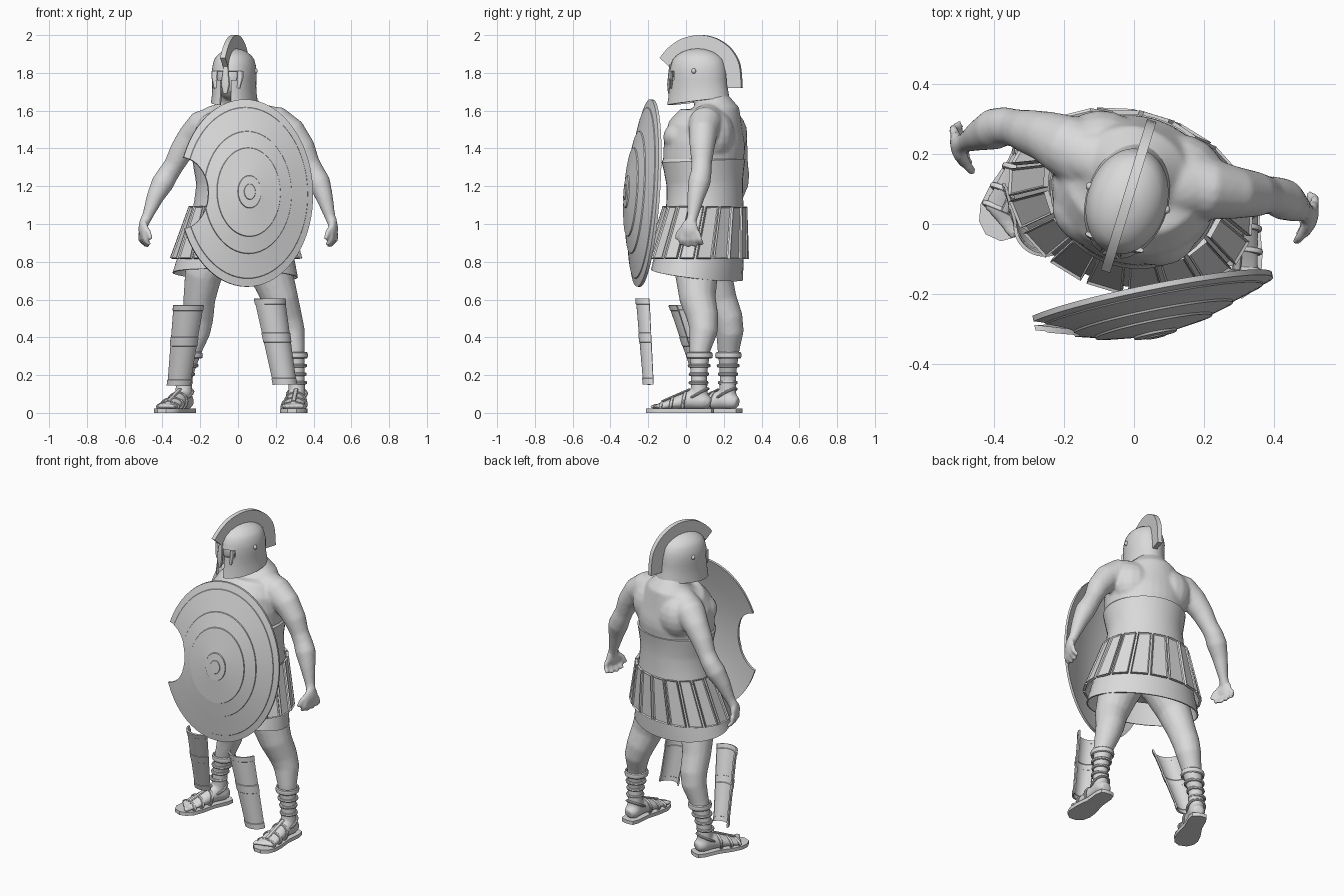
import bpy, bmesh, math
from mathutils import Matrix, Vector

if "Cube" in bpy.data.objects:
    bpy.data.objects.remove(bpy.data.objects["Cube"])

T, R = Matrix.Translation, Matrix.Rotation
YAW = math.radians(-17)
BODY_Y = Vector((0.292, 0.956, 0))      # depth axis of the twisted body
stone = bpy.data.materials.new("grey_stone")
stone.diffuse_color = (0.7, 0.7, 0.7, 1)
stone.use_nodes = True
stone.node_tree.nodes["Principled BSDF"].inputs["Base Color"].default_value = stone.diffuse_color


def finish(bm, name, mods=(), matrix=Matrix(), closed=True):
    if closed:
        bmesh.ops.recalc_face_normals(bm, faces=bm.faces)
    me = bpy.data.meshes.new(name)
    bm.to_mesh(me)
    bm.free()
    me.materials.append(stone)
    ob = bpy.data.objects.new(name, me)
    ob.matrix_world = matrix
    bpy.context.collection.objects.link(ob)
    for kind, props in mods:
        m = ob.modifiers.new(kind.lower(), kind)
        for k, v in props.items():
            setattr(m, k, v)
    return ob


def tube(bm, pts, ref=Vector((0, 1, 0)), n=16, cap=True, M=Matrix()):
    """Loft of ellipses: each point is x, y, z, radius, [second radius along ref]."""
    ps = [Vector(p[:3]) for p in pts]
    rings = []
    for i, p in enumerate(pts):
        t = (ps[min(i + 1, len(ps) - 1)] - ps[max(i - 1, 0)]).normalized()
        u = t.cross(ref).normalized()
        v = u.cross(t)
        rings.append([bm.verts.new(M @ (ps[i] + u * p[3] * math.cos(a) + v * p[-1] * math.sin(a)))
                      for a in (2 * math.pi * k / n for k in range(n))])
    for a, b in zip(rings, rings[1:]):
        for k in range(n):
            bm.faces.new((b[k], b[(k + 1) % n], a[(k + 1) % n], a[k]))
    if cap:
        bm.faces.new(rings[0])
        bm.faces.new(rings[-1])


def ball(bm, loc, size, M=Matrix()):
    bmesh.ops.create_uvsphere(bm, u_segments=16, v_segments=10, radius=1,
                              matrix=M @ T(loc) @ Matrix.Diagonal((*size, 1)))


def ring(bm, M, rx, ry, r=0.009, flat=1.0, n=28):
    """Elliptical hoop in the local xy plane, used for straps."""
    rows = [[bm.verts.new(M @ Vector(((rx + r * math.cos(b)) * math.cos(a),
                                      (ry + r * math.cos(b)) * math.sin(a), r * flat * math.sin(b))))
             for b in (math.pi * j / 4 for j in range(8))] for a in (2 * math.pi * i / n for i in range(n))]
    for i in range(n):
        for j in range(8):
            bm.faces.new((rows[i][j], rows[(i + 1) % n][j], rows[(i + 1) % n][(j + 1) % 8], rows[i][(j + 1) % 8]))


def smooth_line(pts, n=4):
    """Catmull-Rom curve through the points."""
    p = [Vector(q) for q in [pts[0], *pts, pts[-1]]]
    out = [p[i] + .5 * (t * (p[i + 1] - p[i - 1]) + t * t * (2 * p[i - 1] - 5 * p[i] + 4 * p[i + 1] - p[i + 2])
                        + t ** 3 * (3 * p[i] - p[i - 1] - 3 * p[i + 1] + p[i + 2]))
           for i in range(1, len(p) - 2) for t in (k / n for k in range(n))]
    return out + [p[-1]]


# Body: torso, neck, head, limbs, hands and feet fused into one surface
bm = bmesh.new()
tube(bm, [(0, .08, .84, .24, .17), (0, .1, 1.08, .23, .195), (0, .1, 1.2, .215, .19),
          (0, .092, 1.34, .235, .212), (0, .098, 1.42, .24, .214), (0, .11, 1.49, .235, .205),
          (0, .135, 1.555, .205, .17), (0, .15, 1.61, .15, .13), (-.005, .13, 1.66, .09, .09),
          (-.02, .09, 1.74, .08, .085)], BODY_Y, 32)
BM = T((0, .1, 0)) @ R(YAW, 4, 'Z')
ball(bm, (-.03, .06, 1.78), (.092, .12, .13))
for s in (-1, 1):
    ball(bm, (s * .09, -.09, 1.46), (.125, .108, .09), BM)      # chest muscles
    ball(bm, (s * .115, .08, 1.47), (.13, .115, .14), BM)       # shoulder blades
    ball(bm, (s * .1, .05, 1.57), (.13, .085, .065), BM)        # neck muscles

arms = [[(-.13, .19, 1.52, .1), (-.195, .225, 1.51, .09), (-.25, .25, 1.455, .074),
         (-.3, .264, 1.385, .064), (-.34, .275, 1.31, .054), (-.37, .28, 1.265, .056), (-.4, .272, 1.215, .06),
         (-.44, .255, 1.14, .046), (-.48, .235, 1.04, .029), (-.5, .225, 1.0, .028)],
        [(.13, .12, 1.53, .1), (.21, .1, 1.525, .096, .09), (.285, .09, 1.48, .08, .076),
         (.345, .085, 1.4, .066), (.38, .083, 1.32, .054), (.405, .08, 1.27, .056), (.43, .07, 1.22, .06),
         (.458, .052, 1.14, .046), (.487, .035, 1.04, .029), (.502, .025, 1.0, .028)]]
legs = [[(-.11, .12, .88, .12), (-.185, .145, .73, .1), (-.205, .185, .6, .085), (-.21, .222, .5, .08),
         (-.22, .232, .43, .074), (-.25, .225, .33, .058), (-.282, .222, .2, .044), (-.29, .22, .07, .046)],
        [(.11, .07, .88, .12), (.18, .055, .73, .114), (.225, .062, .6, .096), (.258, .09, .5, .084),
         (.28, .093, .43, .075), (.298, .073, .33, .056), (.31, .068, .2, .044), (.312, .07, .07, .046)]]
for s, arm, leg in zip((-1, 1), arms, legs):
    tube(bm, arm)
    tube(bm, leg)
    H = T(arm[-1][:3]) @ R(s * -.25, 4, 'Z') @ Matrix.Diagonal((1.05, 1.2, 1.05, 1))
    ball(bm, (s * .004, -.005, -.025), (.022, .042, .05), H)
    for i in range(4):                                          # fingers
        y, d = -.042 + i * .028, .01 * abs(i - 1.3)
        tube(bm, [(s * .005, y * .8, -.04, .014), (s * .004, y, -.08, .013),
                  (s * -.02, y * 1.15, -.12 + d, .012)], n=8, M=H)
    tube(bm, [(0, -.025, -.01, .015), (s * -.01, -.055, -.04, .014), (s * -.018, -.07, -.078, .012)],
         Vector((1, 0, 0)), 8, M=H)

feet = [T(p) @ R(a, 4, 'Z') @ Matrix.Diagonal((1.2, 1, 1, 1))
        for p, a in (((-.288, .218, 0), -.42), ((.312, .07, 0), -.09))]
for s, F in zip((-1, 1), feet):
    tube(bm, [(0, .062, .052, .026, .028), (0, .03, .06, .04, .045), (0, -.04, .07, .04, .052),
              (0, -.11, .055, .046, .038), (0, -.18, .04, .052, .022), (0, -.215, .035, .05, .016)],
         Vector((0, 0, 1)), M=F)
    for i in range(5):                                          # toes, big toe inside
        ball(bm, (-s * (.04 - .02 * i), -.24 + .012 * i, .034), (.0105, .03, .015), F)
finish(bm, "body", [("REMESH", dict(mode='VOXEL', voxel_size=.008, use_smooth_shade=True)),
                    ("SMOOTH", dict(factor=.5, iterations=12))])

# Sandals: soles, foot straps, ankle cuffs
half_sole = [(.078, .012), (.07, .035), (.03, .044), (-.06, .044), (-.15, .058), (-.21, .06),
             (-.255, .047), (-.282, .02)]
for side, F, leg in zip(("right", "left"), feet, legs):
    bm = bmesh.new()
    outline = [(x, y) for y, x in half_sole] + [(-x, y) for y, x in reversed(half_sole)]
    f = bm.faces.new([bm.verts.new(F @ Vector((x, y, 0))) for x, y in outline])
    ext = bmesh.ops.extrude_face_region(bm, geom=[f])["geom"]
    bmesh.ops.translate(bm, vec=(0, 0, .022), verts=[v for v in ext if isinstance(v, bmesh.types.BMVert)])
    finish(bm, side + "_sole")
    bm = bmesh.new()
    for y, z, rx, rz in ((-.2, .033, .052, .022), (-.145, .045, .053, .034), (-.08, .058, .046, .05)):
        ring(bm, F @ T((0, y, z)) @ R(math.pi / 2 - .15, 4, 'X'), rx, rz, .006, 1.5)
    ring(bm, F @ T((0, -.005, .1)) @ R(.5, 4, 'X'), .042, .06, .007)
    tube(bm, [(0, -.05, .125, .01, .006), (0, -.12, .095, .01, .006), (0, -.2, .06, .01, .006)],
         Vector((0, 0, 1)), 8, M=F)
    a, b = Vector(leg[5][:3]), Vector(leg[6][:3])
    for z, r, flat in ((.16, .045, 1.2), (.205, .046, 1.2), (.25, .053, 1.2), (.305, .062, 2.2)):
        ring(bm, T(b + (a - b) * (z - .2) / .13), r, r, .008, flat)
    finish(bm, side + "_sandal_straps")

# Waist armour band
bm = bmesh.new()
tube(bm, [(0, .1, 1.06, .248, .205), (0, .1, 1.12, .235, .2), (0, .1, 1.2, .224, .2),
          (0, .098, 1.23, .226, .202), (0, .095, 1.3, .238, .212), (0, .093, 1.335, .243, .22),
          (0, .093, 1.345, .235, .212)], BODY_Y, 40, False)
finish(bm, "waist_armour", closed=False)

# Cloth underskirt, open below
bm = bmesh.new()
tube(bm, [(0, .1, 1.07, .235, .195), (-.005, .08, .9, .295, .222), (-.015, .058, .73, .34, .235)],
     BODY_Y, 40, False)
finish(bm, "underskirt", [("SOLIDIFY", dict(thickness=.008))], closed=False)

# Skirt strips: framed hanging plates
bm = bmesh.new()
N = 18


def skirt(a, low):
    c, rx, ry, z = (((-.01, .062), .345, .247, .815) if low else ((0, .1), .25, .207, 1.09))
    return T((*c, z)) @ R(YAW, 4, 'Z') @ Vector((rx * math.cos(a), ry * math.sin(a), 0))


for i in range(N):
    a0, a1 = (2 * math.pi * (i + k) / N for k in (.06, .94))
    f = bm.faces.new([bm.verts.new(p) for p in (skirt(a0, 1), skirt(a1, 1), skirt(a1, 0), skirt(a0, 0))])
    f.normal_update()
    nrm = f.normal.copy()
    geo = bmesh.ops.extrude_face_region(bm, geom=[f])["geom"]
    bmesh.ops.translate(bm, vec=nrm * .016, verts=[g for g in geo if isinstance(g, bmesh.types.BMVert)])
    top = [g for g in geo if isinstance(g, bmesh.types.BMFace)]
    bm.normal_update()
    bmesh.ops.inset_region(bm, faces=top, thickness=.008, depth=0)
    bmesh.ops.translate(bm, vec=nrm * -.007, verts=list(top[0].verts))
finish(bm, "skirt_strips")

# Helmet shell with eye holes and a mouth slit
HEAD = T((-.02, .065, 0)) @ R(YAW, 4, 'Z')
bm = bmesh.new()
tube(bm, [(0, 0, z, a, b) for z, a, b in (
    (1.65, .118, .168), (1.69, .113, .162), (1.725, .112, .157), (1.765, .113, .155), (1.81, .115, .154),
    (1.838, .111, .148), (1.87, .103, .138), (1.89, .09, .12), (1.91, .067, .09),
    (1.924, .038, .05), (1.93, .006, .008))], n=48, cap=False)
holes = []
for f in bm.faces:
    c = f.calc_center_median()
    ang = abs(math.atan2(c.x, -c.y))
    if (1.765 < c.z < 1.81 and .12 < ang < .6) or (c.z < 1.765 and ang < .2):
        holes.append(f)
bmesh.ops.delete(bm, geom=holes, context='FACES')
for v in bm.verts:                       # cheeks hang lower than the nape
    v.co.z += .12 * v.co.y * max(0, min(1, (1.78 - v.co.z) / .1))
finish(bm, "helmet", [("SOLIDIFY", dict(thickness=.01))], HEAD, closed=False)

# Helmet fittings: nose guard, cheek plates, ear knobs
bm = bmesh.new()
tube(bm, [(0, -.15, 1.85, .012, .008), (0, -.156, 1.8, .018, .009), (0, -.16, 1.74, .026, .01),
          (0, -.16, 1.69, .012, .007)], n=10)
for s in (-1, 1):
    tube(bm, [(s * .07, -.122, 1.81, .018, .008), (s * .07, -.124, 1.775, .018, .008),
              (s * .062, -.13, 1.72, .012, .006)], n=8)
    ball(bm, (s * .114, .01, 1.81), (.012, .012, .014))
finish(bm, "helmet_fittings", matrix=HEAD)

# Crest: flat arc standing on the helmet
bm = bmesh.new()
outer = [(-.21, 1.88), (-.16, 1.935), (-.09, 1.98), (0, 2.0), (.08, 1.99), (.15, 1.955), (.2, 1.905),
         (.232, 1.835), (.242, 1.72)]
inner = [(-.16, 1.835), (-.13, 1.868), (-.07, 1.9), (0, 1.915), (.06, 1.905), (.1, 1.885), (.135, 1.85),
         (.155, 1.805), (.163, 1.72)]
for s in (-.014, .014):
    o, n_ = ([bm.verts.new((s, p.x, p.y)) for p in smooth_line(line)] for line in (outer, inner))
    for k in range(len(o) - 1):
        bm.faces.new((o[k], o[k + 1], n_[k + 1], n_[k]))
bmesh.ops.bridge_loops(bm, edges=[e for e in bm.edges if e.is_boundary])
finish(bm, "crest", matrix=HEAD)

# Shield: stepped oval dish with one bite cut from its side
bm = bmesh.new()
prof = [(.001, .103), (.08, .102), (.085, .098), (.17, .096), (.175, .089), (.47, .072), (.475, .066), (.65, .048),
        (.655, .042), (.91, .014), (.915, .01), (1, 0), (1, -.016), (.92, -.006), (.65, .026), (.35, .052),
        (.001, .064)]
rows = [[bm.verts.new((.362 * r * math.cos(a), -d, .497 * r * math.sin(a))) for r, d in prof]
        for a in (2 * math.pi * i / 72 for i in range(72))]
for i in range(72):
    for j in range(len(prof) - 1):
        p, q = rows[i], rows[(i + 1) % 72]
        bm.faces.new((p[j], p[j + 1], q[j + 1], q[j]))
bmesh.ops.remove_doubles(bm, verts=bm.verts, dist=.001)
SH = T((.043, -.225, 1.164)) @ R(.2, 4, 'Z') @ R(-.07, 4, 'X')
shield = finish(bm, "shield", matrix=SH)
bm = bmesh.new()
tube(bm, [(-.35, -.4, 0, .137, .19), (-.35, .4, 0, .137, .19)], Vector((0, 0, 1)), 40)
cutter = finish(bm, "shield_cutter", matrix=SH)
cutter.hide_render = True
bite = shield.modifiers.new("bite", 'BOOLEAN')
bite.operation, bite.object = 'DIFFERENCE', cutter
bpy.context.view_layer.objects.active = shield
bpy.ops.object.modifier_apply(modifier="bite")
bpy.data.objects.remove(cutter)

# Greaves: curved shin plates standing in front of the legs
steps = [(0, .003), (.06, .003), (.065, 0), (.4, 0), (.405, .003), (.5, .003), (.505, 0), (.93, 0), (.935, .003),
         (1, .003)]
for side, top, low, yaw in (("right", (-.257, -.01, .57), (-.31, .115, .145), -.25),
                            ("left", (.165, -.185, .605), (.247, -.165, .15), .12)):
    bm = bmesh.new()
    top, low = Vector(top), Vector(low)
    rows = []
    for t, bulge in steps:
        r = .08 - .02 * t + bulge
        rows.append([bm.verts.new(top.lerp(low, t) + R(yaw, 3, 'Z') @ Vector(
            (r * math.sin(a), -.95 * r * math.cos(a), 0))) for a in (math.radians(-76 + 152 * k / 14) for k in range(15))])
    for a, b in zip(rows, rows[1:]):
        for k in range(14):
            bm.faces.new((b[k], b[k + 1], a[k + 1], a[k]))
    finish(bm, side + "_greave", [("SOLIDIFY", dict(thickness=.01, offset=0))], closed=False)

# Bake thickness first so the rims keep crisp edges, then smooth
for ob in bpy.data.objects:
    ob.select_set(ob.name != "body")
bpy.ops.object.convert(target='MESH')
bpy.ops.object.shade_smooth_by_angle(angle=math.radians(35))
